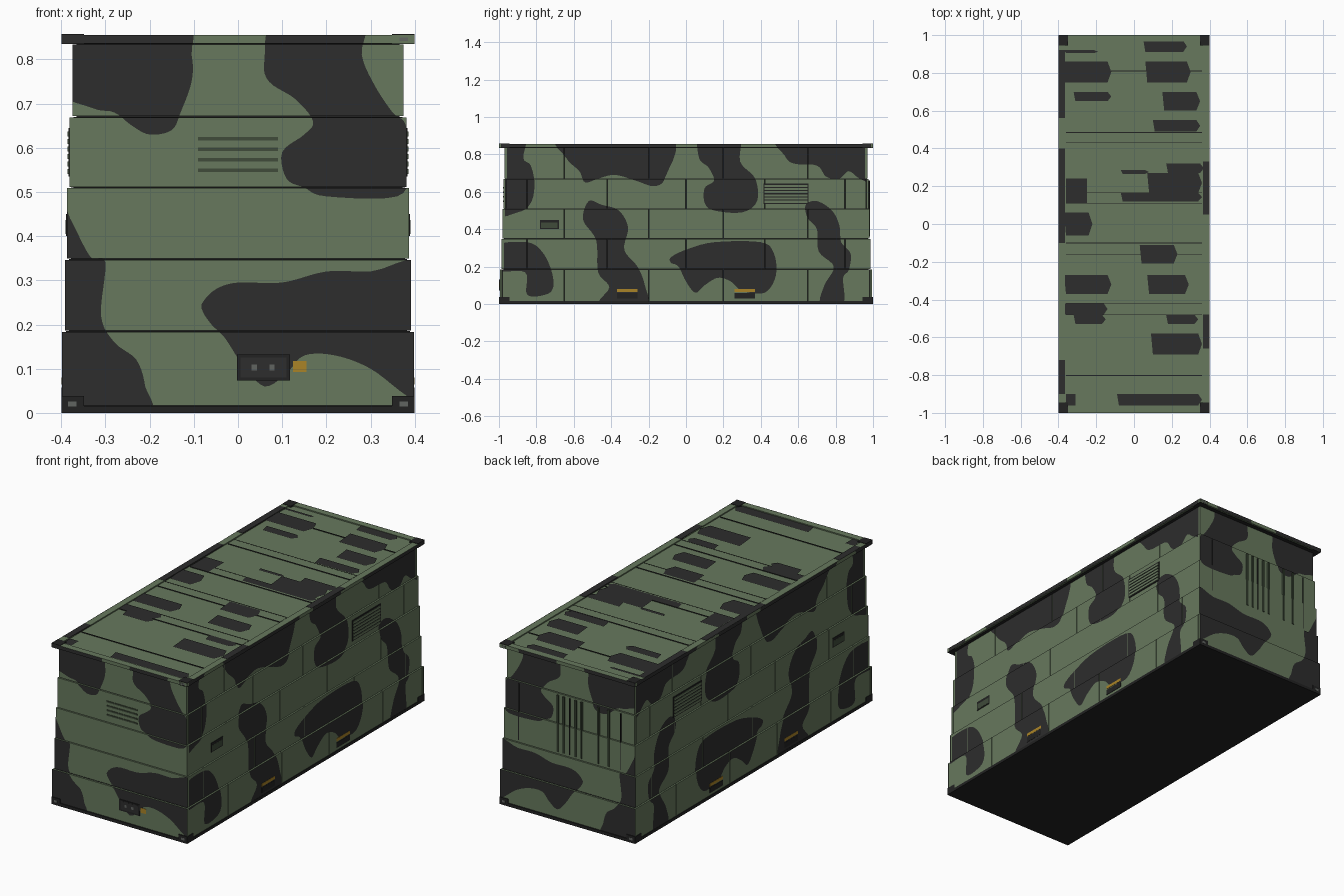
import bpy, bmesh
from mathutils import Vector

cube = bpy.data.objects.get("Cube")
if cube:
    bpy.data.objects.remove(cube, do_unlink=True)


def material(name, rgb):
    mat = bpy.data.materials.new(name)
    mat.use_nodes = True
    mat.diffuse_color = (*rgb, 1)
    mat.node_tree.nodes["Principled BSDF"].inputs["Base Color"].default_value = (*rgb, 1)
    return mat


GREEN = material("camouflage_green", (.135, .19, .11))
BLACK = material("camouflage_black", (.026, .026, .026))
FRAME = material("frame_black", (.016, .016, .016))
SHADE = material("louvre_dark_green", (.05, .07, .042))
YELLOW = material("label_yellow", (.40, .23, .02))
STEEL = material("socket_grey", (.12, .13, .12))


def finish(bm, name, mat):
    mesh = bpy.data.meshes.new(name)
    bm.to_mesh(mesh)
    bm.free()
    mesh.materials.append(mat)
    obj = bpy.data.objects.new(name, mesh)
    bpy.context.collection.objects.link(obj)
    return obj


def add_box(bm, low, high):
    low, high = Vector(low), Vector(high)
    verts = bmesh.ops.create_cube(bm, size=1)["verts"]
    for v in verts:
        v.co = (low + high) / 2 + v.co * (high - low)


def boxes(name, mat, bounds):
    bm = bmesh.new()
    for low, high in bounds:
        add_box(bm, [min(p) for p in zip(low, high)], [max(p) for p in zip(low, high)])
    return finish(bm, name, mat)


# Wall coordinates: u along the wall, z up, d outwards from the centre
PLACE = {
    "front": lambda u, z, d: (u, -d, z),
    "back": lambda u, z, d: (u, d, z),
    "right": lambda u, z, d: (d, u, z),
    "left": lambda u, z, d: (-d, u, z),
}


def wall_boxes(name, mat, side, rects, d0, d1):
    at = PLACE[side]
    return boxes(name, mat, [(at(u0, z0, d0), at(u1, z1, d1)) for u0, u1, z0, z1 in rects])


# Stepped tiers: bottom, top, half width, half length; the last is the roof rail
TIERS = [(.015, .185, .398, .995), (.185, .348, .392, .986), (.348, .51, .387, .981),
         (.51, .67, .381, .976), (.67, .835, .375, .97), (.835, .855, .4, 1)]
GAP = .0015
SEAMS = [[-.65, -.2, .2, .65], [-.85, -.42, 0, .42, .85]]


def panels(side):
    """Yield the rectangle and face depth of every cladding panel on a wall."""
    for i, (z0, z1, hx, hy) in enumerate(TIERS):
        z0, z1 = z0 + GAP, (z1 if i == 5 else z1 - GAP)
        if side in ("front", "back"):
            yield (-hx, hx, z0, z1), hy
        else:
            end = hy - .012
            cuts = [-end] + (SEAMS[i % 2] if i < 5 else []) + [end]
            for a, b in zip(cuts, cuts[1:]):
                yield (a + GAP, b - GAP, z0, z1), hx


# Dark core behind the cladding and the base
boxes("inner_core", FRAME, [((-hx + .009, -hy + .009, z0), (hx - .009, hy - .009, min(z1, .84)))
                            for z0, z1, hx, hy in TIERS])
boxes("base_frame", FRAME, [((-.4, -1, 0), (.4, 1, .016))])

for side, at in PLACE.items():
    boxes(side + "_cladding", GREEN,
          [(at(r[0], r[2], d - .012), at(r[1], r[3], d)) for r, d in panels(side)])


def smooth_outline(points, steps=5):
    """Closed rounded outline through points given in hundredths."""
    pts = [Vector(p) / 100 for p in points]
    out = []
    for i in range(len(pts)):
        a, b, c, d = (pts[(i + k) % len(pts)] for k in (-1, 0, 1, 2))
        for s in range(steps):
            t = s / steps
            out.append(b + (c - a) * t / 2 + (a * 2 - b * 5 + c * 4 - d) * t * t / 2
                       + (b * 3 - a - c * 3 + d) * t ** 3 / 2)
    return out


def paint(name, sides, points):
    """Lay a painted patch on each panel it crosses, clipped to the panel."""
    outline = smooth_outline(points)
    for side in sides:
        at, total = PLACE[side], bmesh.new()
        outward = Vector(at(0, 0, 1))
        for (u0, u1, z0, z1), depth in panels(side):
            bm = bmesh.new()
            face = bm.faces.new([bm.verts.new((p.x, p.y, 0)) for p in outline])
            bmesh.ops.triangulate(bm, faces=[face])
            for co, no in (((u0, 0, 0), (-1, 0, 0)), ((u1, 0, 0), (1, 0, 0)),
                           ((0, z0, 0), (0, -1, 0)), ((0, z1, 0), (0, 1, 0))):
                geom = bm.verts[:] + bm.edges[:] + bm.faces[:]
                bmesh.ops.bisect_plane(bm, geom=geom, plane_co=co, plane_no=no, clear_outer=True)
            for f in bm.faces:
                new = total.faces.new([total.verts.new(at(v.co.x, v.co.y, depth + .001))
                                       for v in f.verts])
                new.normal_update()
                if new.normal.dot(outward) < 0:
                    new.normal_flip()
            bm.free()
        finish(total, side + "_" + name, BLACK)


# Camouflage on the short walls
ENDS = ("front", "back")
paint("upper_left_patch", ENDS, [(-42, 90), (-13, 90), (-10.5, 81), (-10.5, 75), (-13, 68), (-15, 64),
                                 (-20, 63), (-24, 65), (-28, 68), (-33, 69), (-42, 74)])
paint("upper_right_patch", ENDS, [(9, 90), (28, 90), (28, 81), (31, 74), (35, 68), (38, 65), (38.5, 55),
                                  (36, 49), (20, 49), (15, 51), (11, 53), (10, 59), (15, 63), (17, 66),
                                  (13, 71), (7, 75), (6, 80)])
paint("left_column_patch", ENDS, [(-42, 50), (-38, 44), (-35, 38), (-33, 35), (-30, 34), (-31, 22),
                                  (-28, 16), (-23, 12), (-21, 6), (-21, 0), (-44, 0)])
paint("lower_right_patch", ENDS, [(-8, 25), (-5, 28), (0, 29.5), (10, 29.5), (20, 32), (30, 32), (44, 33),
                                  (44, 1), (38, 4), (30, 10), (22, 13), (15, 13), (11, 9), (6, 6),
                                  (1, 11), (-3, 17), (-6, 20), (-8, 23)])

# Camouflage on the long walls
LONG = ("right", "left")
paint("upper_front_patch", LONG, [(-102, 90), (-86, 90), (-87, 78), (-83, 74), (-81, 64), (-83, 54),
                                  (-90, 49), (-103, 50)])
paint("upper_middle_patch", LONG, [(-67, 90), (-9, 90), (-11, 68), (-17, 63), (-27, 66), (-38, 69),
                                   (-47, 67), (-54, 65), (-57, 71), (-64, 78)])
paint("upper_back_patch", LONG, [(8, 90), (28, 90), (29, 76), (37, 67), (38, 55), (30, 49), (15, 50),
                                 (10, 54), (10, 62), (15, 66), (12, 73), (7, 78)])
paint("back_top_patch", LONG, [(50, 90), (102, 90), (101, 66), (93, 67), (87, 71), (82, 67), (75, 68),
                               (70, 74), (58, 75), (53, 79)])
paint("front_column_patch", LONG, [(-52, 55), (-45, 53), (-36, 50), (-31, 41), (-33, 29), (-26, 20),
                                   (-22, 10), (-22, 0), (-46, 0), (-41, 9), (-47, 17), (-48, 34), (-55, 45)])
paint("lower_front_patch", LONG, [(-102, 31), (-85, 33), (-77, 28), (-72, 18), (-71, 9), (-75, 5),
                                  (-85, 5), (-86, 17), (-102, 18)])
paint("lower_middle_patch", LONG, [(-8, 25), (0, 29), (15, 33), (40, 33), (47, 27), (48, 15), (42, 6),
                                   (30, 7), (24, 12), (17, 14), (10, 10), (5, 6), (0, 12), (-4, 20), (-8, 22)])
paint("back_column_patch", LONG, [(64, 53), (70, 55), (78, 50), (82, 42), (83, 33), (88, 27), (87, 18),
                                  (84, 14), (84, 0), (72, 0), (74, 10), (79, 20), (71, 28), (70, 40), (65, 46)])

# Roof deck, side rails, end rails and cross ribs
boxes("roof_deck", GREEN, [((-.39, -.99, .838), (.39, .99, .849))])
boxes("roof_rails", GREEN, [((s * .365, -.999, .84), (s * .399, .999, .855)) for s in (-1, 1)]
      + [((-.37, s * .965, .84), (.37, s * .999, .855)) for s in (-1, 1)])
boxes("roof_ribs", GREEN, [((-.36, y - .0275, .845), (.36, y + .0275, .852))
                           for y in (-.45, -.13, .137, .457)])
boxes("roof_seams", FRAME, [((-.36, y - .002, .845), (.36, y + .002, .8525))
                            for y in (-.802, -.48, -.42, -.16, -.10, .11, .165, .43, .485, .81)])

# Camouflage bars on the roof: x and y ranges in hundredths
ROOF_LEFT = [(-37, -12, 75, 86), (-31, -12, 65, 70), (-36, -19, 90.5, 92), (-36, -25, 11, 24),
             (-36, -22, -6, 6), (-36, -12, -37, -27), (-37, -14, -48, -42), (-31, -15, -53, -48),
             (-36, -31, -96, -90)]
ROOF_RIGHT = [(6, 28, 91, 97), (7, 30, 75, 86), (16, 35, 60, 70), (11, 35, 49, 55), (-6, 36, 12, 16.5),
              (8, 36, 16.5, 27), (18, 37, 27, 32), (-6, 8, 26.5, 28.5), (4, 23, -21, -11),
              (8, 29, -37, -27), (18, 34, -53, -48), (10, 36, -69, -58), (-8, 36, -96, -90)]
bm = bmesh.new()
for x0, x1, y0, y1 in ROOF_LEFT + ROOF_RIGHT:
    slant = 2 if x1 - x0 > 12 else 0
    outline = [(x0, y0), (x1 - slant, y0), (x1, (y0 + y1) / 2), (x1 - slant, y1), (x0 - slant / 2, y1)]
    bm.faces.new([bm.verts.new((x / 100, y / 100, .853)) for x, y in outline])
finish(bm, "roof_camouflage_bars", BLACK)
boxes("roof_rail_patches", BLACK, [((-.4, a, .85), (-.365, b, .856)) for a, b in
                                   ((.56, .92), (-.1, .4), (-.9, -.72))]
      + [((.365, a, .85), (.4, b, .856)) for a, b in ((.05, .33), (-.66, -.48))])

# Corner castings with sockets
corners = [(sx, sy) for sx in (-1, 1) for sy in (-1, 1)]
boxes("corner_castings", FRAME, [((sx * .349, sy * .945, z0), (sx * .4, sy, z1))
                                 for sx, sy in corners for z0, z1 in ((0, .038), (.835, .857))])
boxes("corner_sockets", STEEL, [((sx * .365, sy * .99, z0), (sx * .385, sy * 1.0008, z1))
                                for sx, sy in corners for z0, z1 in ((.014, .026), (.842, .85))])

# Fittings repeated on both long walls
for side in LONG:
    wall_boxes(side + "_vent_frame", FRAME, side, [(.415, .655, .535, .645)], .37, .3835)
    wall_boxes(side + "_vent_slats", GREEN, side,
               [(.421, .649, z, z + .011) for z in (.541, .558, .575, .592, .609, .626)], .37, .386)
    wall_boxes(side + "_hatch_frame", FRAME, side, [(-.78, -.68, .4, .45)], .38, .389)
    wall_boxes(side + "_hatch_plate", SHADE, side, [(-.774, -.686, .405, .436)], .38, .390)
    wall_boxes(side + "_lifting_pockets", FRAME, side,
               [(y - .055, y + .055, .03, .058) for y in (-.315, .315)], .39, .4)
    wall_boxes(side + "_yellow_labels", YELLOW, side,
               [(y - .055, y + .055, .064, .08) for y in (-.315, .315)], .39, .4)

# Front louvres, service box and label
wall_boxes("front_louvres", SHADE, "front", [(-.09, .09, z - .004, z + .004)
                                             for z in (.549, .573, .597, .62)], .97, .979)
wall_boxes("service_box", FRAME, "front", [(-.002, .118, .073, .132)], .98, .9995)
wall_boxes("service_box_lid", BLACK, "front", [(.006, .11, .08, .125)], .98, 1)
wall_boxes("service_sockets", STEEL, "front", [(u - .006, u + .006, .096, .11) for u in (.037, .077)], .98, 1.0005)
wall_boxes("front_yellow_label", YELLOW, "front", [(.124, .155, .092, .118)], .98, .997)

# Back doors: outline seams and locking rods
wall_boxes("door_seams", FRAME, "back", [(u - .002, u + .002, .36, .66) for u in (-.3, 0, .3)], .96, .982)
wall_boxes("door_rods", SHADE, "back", [(u - .005, u + .005, .36, .66)
                                        for u in (-.23, -.17, -.07, -.035, .035, .07)], .96, .985)
